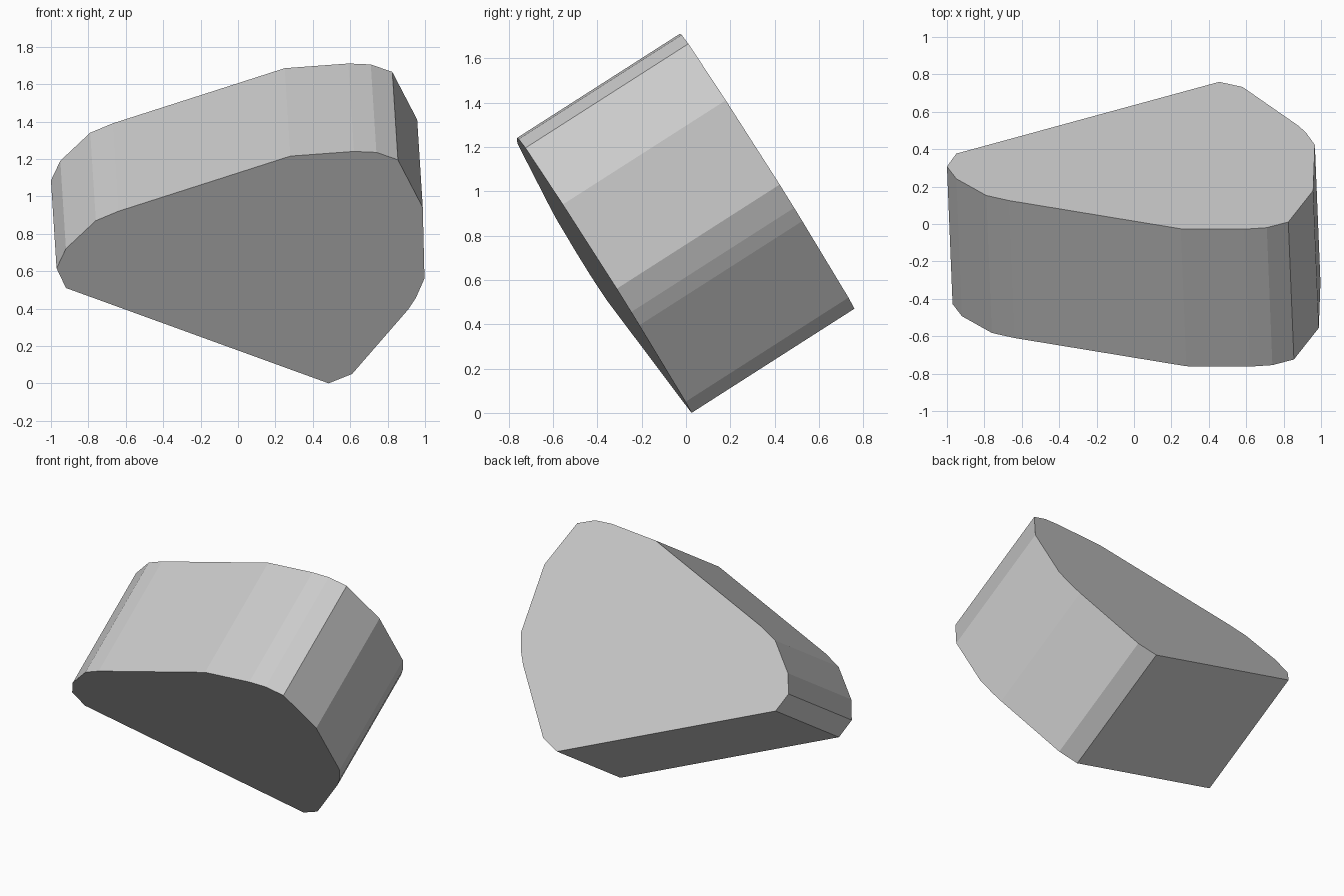
import bpy
import bmesh
from mathutils import Vector

cube = bpy.data.objects.get("Cube")
if cube:
    bpy.data.objects.remove(cube, do_unlink=True)

# Single plain material
grey = bpy.data.materials.new("light grey")
grey.use_nodes = True
colour = (0.6, 0.6, 0.6, 1)
grey.diffuse_color = colour
grey.node_tree.nodes["Principled BSDF"].inputs["Base Color"].default_value = colour

# Outline of the slab's front face (x, z) and its extrusion direction
outline = [(-0.97, 0.615), (-0.92, 0.51), (0.485, 0.0), (0.61, 0.05),
           (0.91, 0.395), (0.95, 0.455), (0.997, 0.56), (0.988, 0.94),
           (0.855, 1.195), (0.74, 1.235), (0.62, 1.24), (0.28, 1.215),
           (-0.64, 0.92), (-0.76, 0.87), (-0.92, 0.72)]
depth = Vector((-0.03, 0.735, 0.47))


def on_front_plane(x, z):
    """Place an outline point on the tilted plane square to the depth."""
    return Vector((x, 0.005 - (depth.x * x + depth.z * z) / depth.y, z))


# Tilted faceted slab
bm = bmesh.new()
front = bm.faces.new([bm.verts.new(on_front_plane(x, z)) for x, z in outline])
back = bmesh.ops.extrude_face_region(bm, geom=[front], use_keep_orig=True)
bmesh.ops.translate(bm, vec=depth,
                    verts=[g for g in back["geom"] if isinstance(g, bmesh.types.BMVert)])
bmesh.ops.recalc_face_normals(bm, faces=bm.faces)

mesh = bpy.data.meshes.new("faceted_slab")
bm.to_mesh(mesh)
bm.free()
mesh.materials.append(grey)
slab = bpy.data.objects.new("faceted_slab", mesh)
bpy.context.collection.objects.link(slab)
